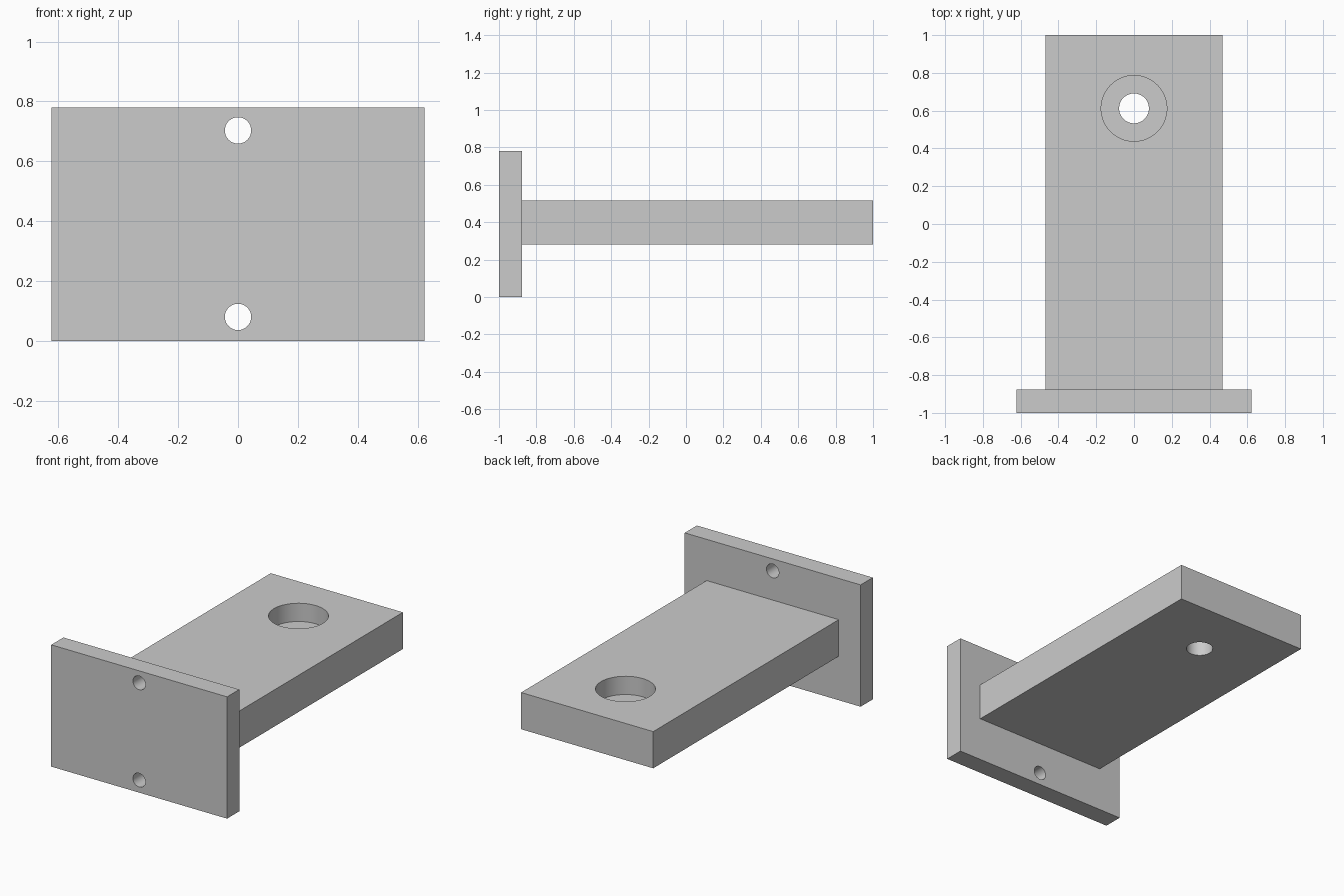
import bpy
import math

default = bpy.data.objects.get("Cube")
if default:
    bpy.data.objects.remove(default, do_unlink=True)

# Single plain grey
GREY = (0.6, 0.6, 0.6, 1.0)
grey = bpy.data.materials.new("plain_grey")
grey.use_nodes = True
grey.diffuse_color = GREY
grey.node_tree.nodes["Principled BSDF"].inputs["Base Color"].default_value = GREY


def box(name, low, high):
    """Axis-aligned block between two corners."""
    bpy.ops.mesh.primitive_cube_add(size=1, location=[(a + b) / 2 for a, b in zip(low, high)])
    obj = bpy.context.object
    obj.name = name
    obj.scale = [b - a for a, b in zip(low, high)]
    bpy.ops.object.transform_apply(location=False, rotation=False, scale=True)
    obj.data.materials.append(grey)
    return obj


def drill(target, centre, radius, depth, rotation=(0, 0, 0)):
    """Cut a round hole and remove the helper cylinder."""
    bpy.ops.mesh.primitive_cylinder_add(vertices=64, radius=radius, depth=depth,
                                        location=centre, rotation=rotation)
    cutter = bpy.context.object
    cutter.hide_render = True
    cutter.data.materials.append(grey)
    mod = target.modifiers.new("hole", 'BOOLEAN')
    mod.operation = 'DIFFERENCE'
    mod.solver = 'EXACT'
    mod.object = cutter
    select(target)
    bpy.ops.object.modifier_apply(modifier=mod.name)
    bpy.data.objects.remove(cutter, do_unlink=True)


def select(obj):
    bpy.ops.object.select_all(action='DESELECT')
    obj.select_set(True)
    bpy.context.view_layer.objects.active = obj


# Upright mounting plate with two screw holes
PLATE_BACK = -0.877
plate = box("mounting_plate", (-0.623, -1, 0), (0.623, PLATE_BACK, 0.78))
for z in (0.08, 0.703):
    drill(plate, (0, -0.94, z), 0.044, 0.4, (math.pi / 2, 0, 0))

# Horizontal arm with a counterbored hole near its free end
ARM_TOP = 0.516
HOLE_Y = 0.612
arm = box("support_arm", (-0.468, PLATE_BACK, 0.281), (0.468, 1, ARM_TOP))
drill(arm, (0, HOLE_Y, ARM_TOP), 0.174, 0.234)
drill(arm, (0, HOLE_Y, 0.4), 0.079, 0.6)

# Round hole walls shade smoothly, edges stay sharp
for obj in (plate, arm):
    select(obj)
    bpy.ops.object.shade_smooth_by_angle(angle=math.radians(30))
